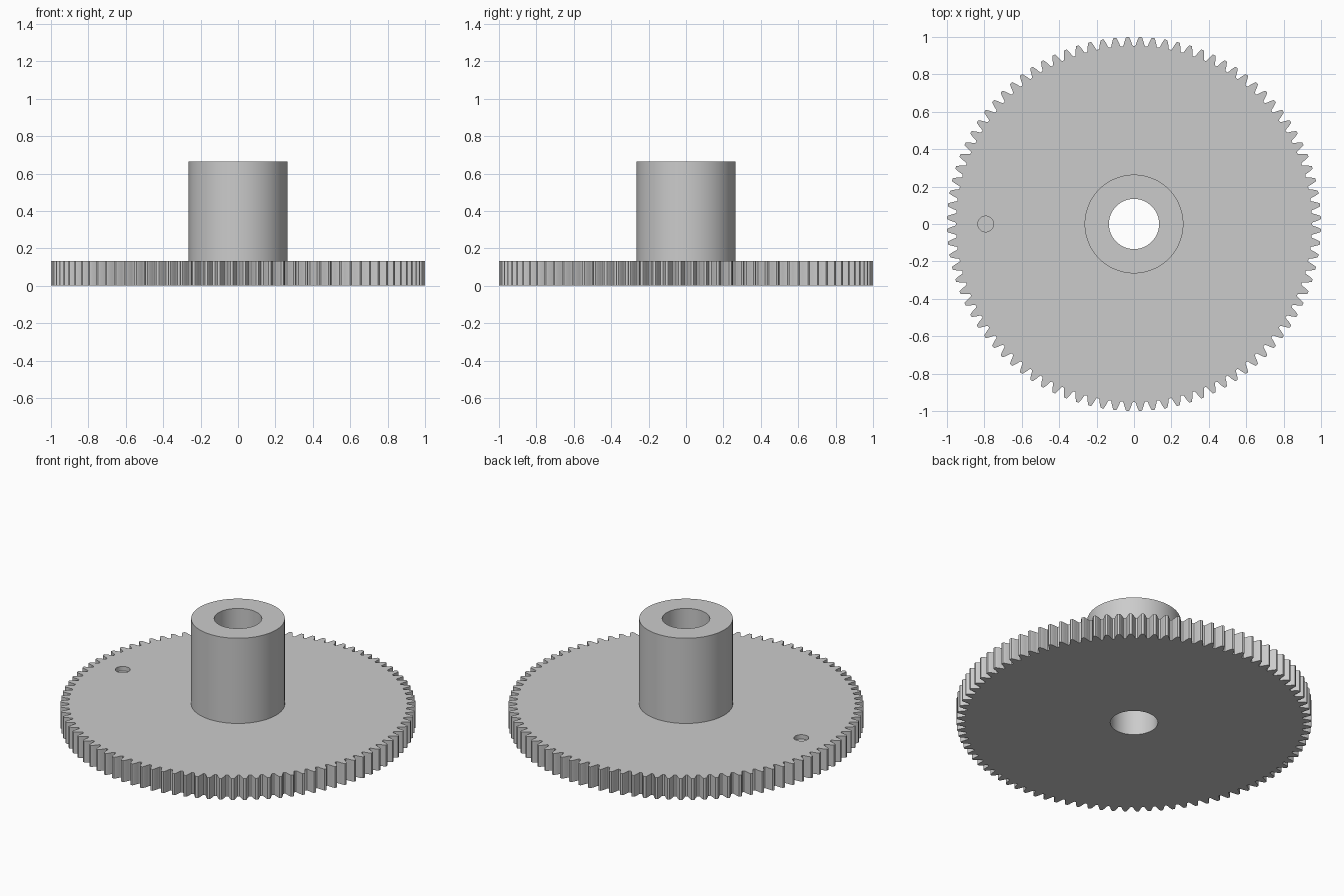
import bpy
import bmesh
from math import sin, cos, pi, radians

if "Cube" in bpy.data.objects:
    bpy.data.objects.remove(bpy.data.objects["Cube"])

TEETH = 92
PLATE_H, TOTAL_H = 0.133, 0.663
HUB_R, BORE_R = 0.264, 0.134

grey = bpy.data.materials.new("light grey")
grey.use_nodes = True
colour = (0.6, 0.6, 0.6, 1)
grey.diffuse_color = colour
grey.node_tree.nodes["Principled BSDF"].inputs["Base Color"].default_value = colour


def prism(name, outline, z0, z1):
    """Extrude a closed outline from z0 to z1."""
    bm = bmesh.new()
    face = bm.faces.new([bm.verts.new((x, y, z0)) for x, y in outline])
    top = bmesh.ops.extrude_face_region(bm, geom=[face])["geom"]
    verts = [g for g in top if isinstance(g, bmesh.types.BMVert)]
    bmesh.ops.translate(bm, verts=verts, vec=(0, 0, z1 - z0))
    bmesh.ops.recalc_face_normals(bm, faces=bm.faces)
    mesh = bpy.data.meshes.new(name)
    bm.to_mesh(mesh)
    bm.free()
    mesh.materials.append(grey)
    obj = bpy.data.objects.new(name, mesh)
    bpy.context.collection.objects.link(obj)
    return obj


def circle(radius, x=0, sides=96):
    return [(x + radius * cos(2 * pi * i / sides), radius * sin(2 * pi * i / sides))
            for i in range(sides)]


# Half tooth: radius and half width, from root to tip
flank = [(0.952, 0.027), (0.957, 0.0235), (0.967, 0.0205), (0.979, 0.0167),
         (0.990, 0.0122), (0.998, 0.0085), (1.0, 0.0065)]
tooth = [(r, -w) for r, w in flank] + [(r, w) for r, w in reversed(flank)]
gear_outline = []
for i in range(TEETH):
    mid = 2 * pi * (i + 0.5) / TEETH
    gear_outline += [(r * cos(mid + w / r), r * sin(mid + w / r)) for r, w in tooth]

# Toothed plate, joined to the hub, with a through bore and a blind locating hole
gear = prism("gear_with_hub", gear_outline, 0, PLATE_H)
tools = [
    (prism("hub_blank", circle(HUB_R), PLATE_H / 2, TOTAL_H), 'UNION'),
    (prism("bore_cutter", circle(BORE_R), -0.1, TOTAL_H + 0.1), 'DIFFERENCE'),
    (prism("locating_hole_cutter", circle(0.042, -0.793, 40),
           PLATE_H - 0.027, PLATE_H + 0.1), 'DIFFERENCE'),
]
for tool, operation in tools:
    tool.hide_render = True
    mod = gear.modifiers.new(tool.name, 'BOOLEAN')
    mod.operation = operation
    mod.solver = 'EXACT'
    mod.object = tool

bpy.context.view_layer.objects.active = gear
gear.select_set(True)
for mod in list(gear.modifiers):
    bpy.ops.object.modifier_apply(modifier=mod.name)
for tool, _ in tools:
    bpy.data.objects.remove(tool)

# Smooth round walls with crisp rims
bpy.ops.object.shade_smooth_by_angle(angle=radians(25))
